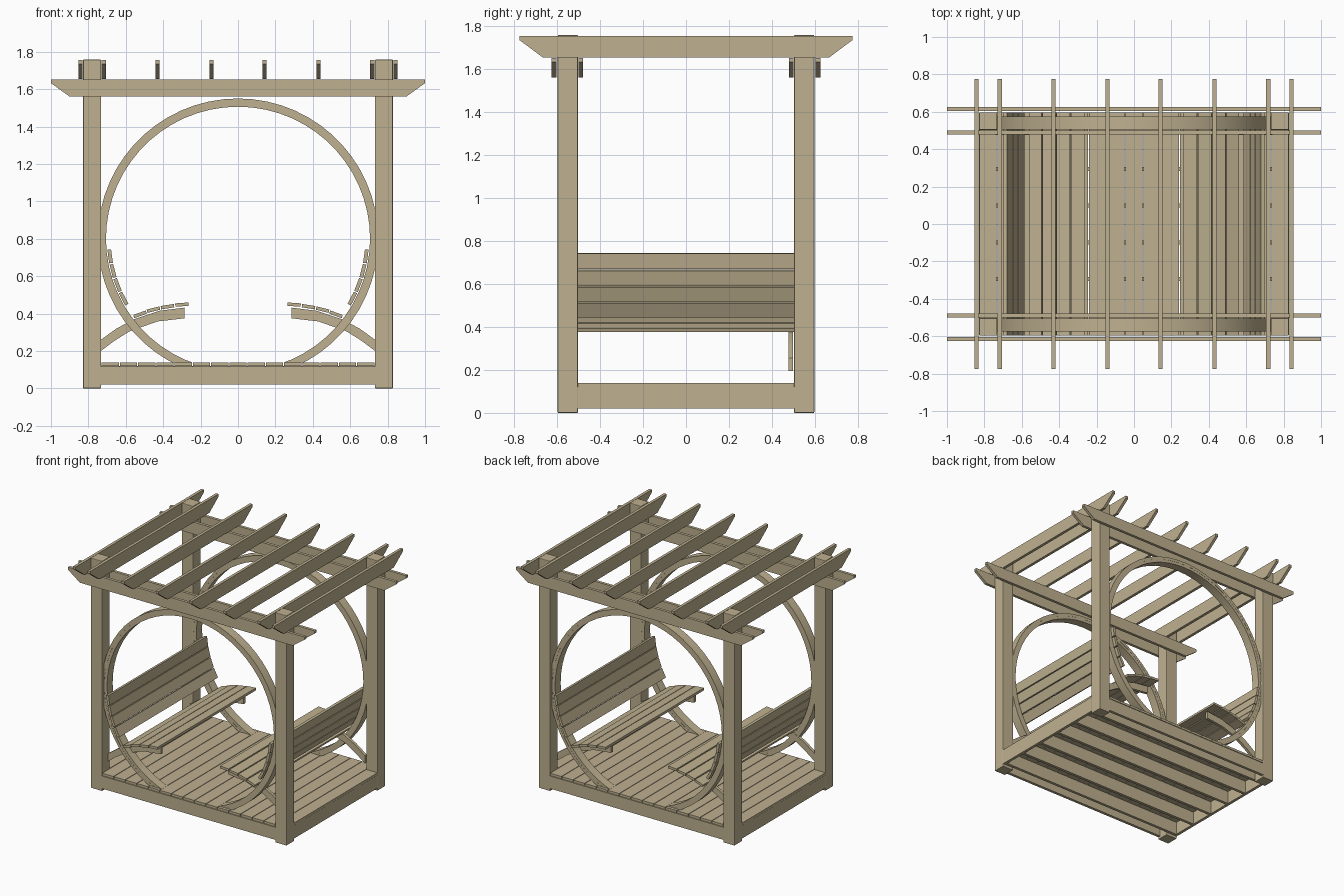
import bpy, bmesh, math
from mathutils import Vector

cube = bpy.data.objects.get("Cube")
if cube:
    bpy.data.objects.remove(cube, do_unlink=True)

wood = bpy.data.materials.new("weathered_tan_wood")
wood.use_nodes = True
TAN = (0.52, 0.44, 0.28, 1)
wood.diffuse_color = TAN
wood.node_tree.nodes["Principled BSDF"].inputs["Base Color"].default_value = TAN


def finish(name, bm, smooth=False):
    bmesh.ops.recalc_face_normals(bm, faces=bm.faces)
    mesh = bpy.data.meshes.new(name)
    bm.to_mesh(mesh)
    bm.free()
    mesh.materials.append(wood)
    obj = bpy.data.objects.new(name, mesh)
    bpy.context.collection.objects.link(obj)
    if smooth:
        bpy.ops.object.select_all(action="DESELECT")
        obj.select_set(True)
        bpy.context.view_layer.objects.active = obj
        bpy.ops.object.shade_smooth_by_angle(angle=math.radians(30))
    return obj


def box(name, x0, x1, y0, y1, z0, z1):
    bm = bmesh.new()
    bmesh.ops.create_cube(bm, size=1)
    size = Vector((x1 - x0, y1 - y0, z1 - z0))
    centre = Vector((x0 + x1, y0 + y1, z0 + z1)) / 2
    for v in bm.verts:
        v.co = v.co * size + centre
    return finish(name, bm)


def slat(name, x, z, width, thick, angle):
    """Seat board running front to back, tilted about the y axis."""
    obj = box(name, -width / 2, width / 2, -0.595, 0.595, -thick / 2, thick / 2)
    obj.location = (x, 0, z)
    obj.rotation_euler.y = angle
    return obj


def tapered_beam(name, half, cut, z0, z1, offset, along_x):
    """Beam with sloped undersides at both ends."""
    lip = z1 - 0.02
    profile = [(-half, z1), (half, z1), (half, lip), (half - cut, z0),
               (cut - half, z0), (-half, lip)]
    bm = bmesh.new()
    rows = []
    for o in (offset - 0.011, offset + 0.011):
        rows.append([bm.verts.new((t, o, z) if along_x else (o, t, z)) for t, z in profile])
        bm.faces.new(rows[-1])
    for i in range(len(profile)):
        j = (i + 1) % len(profile)
        bm.faces.new((rows[0][i], rows[0][j], rows[1][j], rows[1][i]))
    return finish(name, bm)


def band(name, outer, inner, y0, y1, floor=None):
    """Curved strip between two x-z lines, optionally cut level at a floor height."""
    bm = bmesh.new()
    rings = []
    for (xo, zo), (xi, zi) in zip(outer, inner):
        rings.append([bm.verts.new(c) for c in
                      ((xo, y0, zo), (xo, y1, zo), (xi, y1, zi), (xi, y0, zi))])
    for a, b in zip(rings, rings[1:]):
        for i in range(4):
            j = (i + 1) % 4
            bm.faces.new((a[i], a[j], b[j], b[i]))
    bm.faces.new(rings[0])
    bm.faces.new(rings[-1])
    if floor is not None:
        bmesh.ops.bisect_plane(bm, geom=bm.verts[:] + bm.edges[:] + bm.faces[:],
                               plane_co=(0, 0, floor), plane_no=(0, 0, 1), clear_inner=True)
        bmesh.ops.holes_fill(bm, edges=[e for e in bm.edges if e.is_boundary])
    return finish(name, bm, True)


# Corner posts
for sx in (-1, 1):
    for sy in (-1, 1):
        post = box("post", sx * 0.78 - 0.048, sx * 0.78 + 0.048,
                   sy * 0.55 - 0.047, sy * 0.55 + 0.047, 0, 1.758)
        bevel = post.modifiers.new("soft_edges", "BEVEL")
        bevel.width = 0.004
        bevel.segments = 2

# Paired roof beams clamping the posts, and rafters on top
for y in (-0.614, -0.49, 0.49, 0.614):
    tapered_beam("roof_beam", 1.0, 0.1, 1.56, 1.652, y, True)
for x in (0.141, 0.43, 0.718, 0.842):
    for s in (-1, 1):
        tapered_beam("rafter", 0.775, 0.11, 1.653, 1.755, s * x, False)

# Deck frame
for s in (-1, 1):
    box("end_rim", -0.735, 0.735, s * 0.586 - 0.011, s * 0.586 + 0.011, 0.02, 0.116)
    box("side_rim", s * 0.817 - 0.011, s * 0.817 + 0.011, -0.505, 0.505, 0.02, 0.12)
    for y in (0.098, 0.295, 0.49):
        box("joist", -0.806, 0.806, s * y - 0.011, s * y + 0.011, 0.02, 0.12)

# Deck boards, the outer ones stopping between the posts
PITCH = 0.0976
for i in range(-8, 9):
    reach = 0.502 if abs(i) == 8 else 0.597
    box("deck_board", i * PITCH - 0.0465, i * PITCH + 0.0465, -reach, reach, 0.12, 0.138)


# Laminated round arches, two layers thick
def arc(radius):
    angles = [math.radians(-72 + 6 * i) for i in range(55)]
    return [(radius * math.cos(a), 0.8 + radius * math.sin(a)) for a in angles]


for s in (-1, 1):
    band("arch_outer_layer", arc(0.75), arc(0.728), s * 0.54 - 0.035, s * 0.54 + 0.035, 0.138)
    band("arch_inner_layer", arc(0.728), arc(0.706), s * 0.54 - 0.034, s * 0.54 + 0.034, 0.138)

# Facing benches: backrest boards, seat boards and curved brackets
TOP = [(0.74, 0.255), (0.65, 0.32), (0.556, 0.37), (0.42, 0.415), (0.285, 0.432)]
LOW = [(0.74, 0.195), (0.66, 0.255), (0.58, 0.305), (0.43, 0.358), (0.285, 0.375)]
SEAT = [(0.524, 0.396, 20), (0.452, 0.421, 14), (0.377, 0.437, 9), (0.3, 0.448, 4)]
for s in (-1, 1):
    for i in range(4):
        a = math.radians(-7.8 - 6.6 * i)
        slat("backrest_board", s * 0.69 * math.cos(a), 0.8 + 0.69 * math.sin(a),
             0.02, 0.073, -s * a)
    for x, z, tilt in SEAT:
        slat("seat_board", s * x, z, 0.071, 0.018, s * math.radians(tilt))
    for y in (-0.515, 0.487):
        band("seat_bracket", [(s * x, z) for x, z in TOP], [(s * x, z) for x, z in LOW],
             y - 0.011, y + 0.011)
